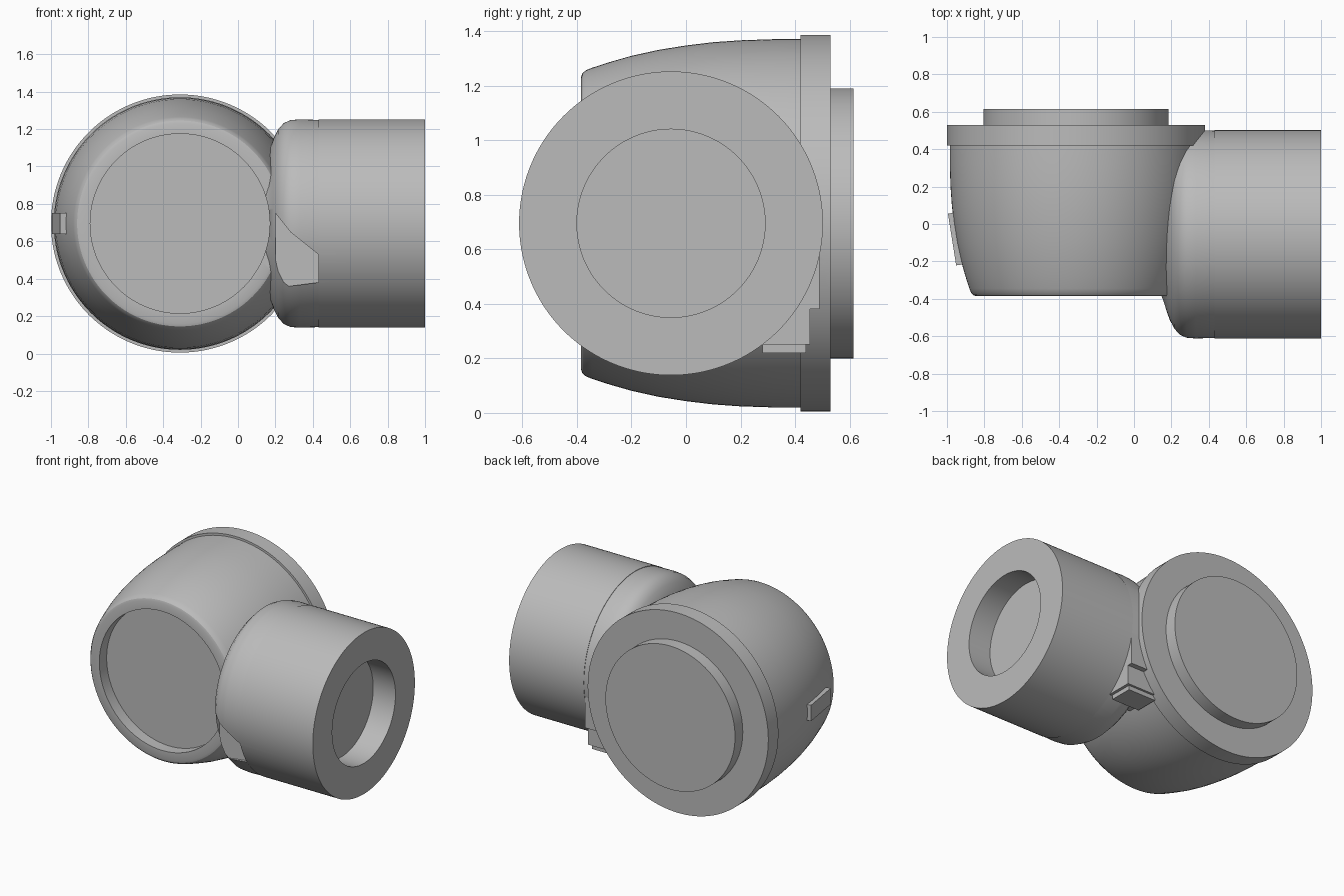
import bpy, bmesh, math
from mathutils import Matrix, Vector

cube = bpy.data.objects.get("Cube")
if cube:
    bpy.data.objects.remove(cube)

grey = bpy.data.materials.new("plain_grey")
grey.use_nodes = True
GREY = (0.5, 0.5, 0.5, 1)
grey.diffuse_color = GREY
grey.node_tree.nodes["Principled BSDF"].inputs["Base Color"].default_value = GREY

BODY_X, NECK_Y, AXIS_Z = -0.31, -0.055, 0.695


def finish(name, bm):
    bmesh.ops.recalc_face_normals(bm, faces=bm.faces)
    mesh = bpy.data.meshes.new(name)
    bm.to_mesh(mesh)
    bm.free()
    mesh.materials.append(grey)
    obj = bpy.data.objects.new(name, mesh)
    bpy.context.collection.objects.link(obj)
    return obj


def lathe(name, profile, axis, steps=144):
    """Spin (position, radius) points round the body's y axis or the neck's x axis."""
    bm = bmesh.new()
    if axis == "y":
        centre, direction = Vector((BODY_X, 0, AXIS_Z)), Vector((0, 1, 0))
    else:
        centre, direction = Vector((0, NECK_Y, AXIS_Z)), Vector((1, 0, 0))
    verts = [bm.verts.new(centre + direction * a + Vector((0, 0, r))) for a, r in profile]
    edges = [bm.edges.new(pair) for pair in zip(verts, verts[1:])]
    bmesh.ops.spin(bm, geom=verts + edges, cent=centre, axis=direction,
                   angle=math.tau, steps=steps, use_duplicate=False)
    bmesh.ops.remove_doubles(bm, verts=bm.verts, dist=0.0002)
    return finish(name, bm)


def box(name, low, high, turn=0):
    low, high = Vector(low), Vector(high)
    bm = bmesh.new()
    bmesh.ops.create_cube(bm, size=1, matrix=Matrix.Translation((low + high) / 2)
                          @ Matrix.Rotation(turn, 4, "Z")
                          @ Matrix.Diagonal((*(high - low), 1)))
    return finish(name, bm)


def prism(name, outline, y0, y1):
    """Extrude an (x, z) outline along y."""
    bm = bmesh.new()
    face = bm.faces.new([bm.verts.new((x, y0, z)) for x, z in outline])
    top = bmesh.ops.extrude_face_region(bm, geom=[face])["geom"]
    bmesh.ops.translate(bm, vec=(0, y1 - y0, 0),
                        verts=[g for g in top if isinstance(g, bmesh.types.BMVert)])
    return finish(name, bm)


def combine(target, other, operation):
    mod = target.modifiers.new("combine", "BOOLEAN")
    mod.object, mod.operation, mod.solver = other, operation, "EXACT"
    bpy.context.view_layer.objects.active = target
    bpy.ops.object.modifier_apply(modifier=mod.name)
    bpy.data.objects.remove(other)


# Main bulging body with rear flange and boss
body = lathe("elbow_body", [
    (-0.385, 0), (-0.385, 0.535), (-0.38, 0.55), (-0.367, 0.561), (-0.345, 0.57),
    (-0.28, 0.591), (-0.2, 0.614), (-0.1, 0.636), (0, 0.652), (0.1, 0.664),
    (0.2, 0.671), (0.32, 0.675), (0.42, 0.675), (0.42, 0.69), (0.53, 0.69),
    (0.53, 0.495), (0.615, 0.495), (0.615, 0)], "y")

# Side neck and pipe with a blind socket in its end
neck = lathe("side_neck", [
    (0, 0), (0, 0.2), (0.12, 0.32), (0.165, 0.385), (0.19, 0.455), (0.215, 0.505),
    (0.245, 0.537), (0.28, 0.553), (0.33, 0.557), (0.43, 0.554), (0.43, 0.557),
    (1, 0.557), (1, 0.345), (0.83, 0.345), (0.83, 0)], "x")

# Flat relief on the front of the neck
combine(neck, prism("relief_cutter", [(0.2, 0.35), (0.43, 0.38), (0.43, 0.53),
                                      (0.28, 0.65), (0.2, 0.75)], -0.8, -0.49), "DIFFERENCE")
combine(body, neck, "UNION")

# Shallow round recess in the front of the body
combine(body, lathe("recess_cutter", [(-0.8, 0), (-0.8, 0.48), (-0.305, 0.48),
                                      (-0.305, 0)], "y"), "DIFFERENCE")

# Square stop lugs between neck and flange
lugs = [
    box("stop_lug", (0.2, 0.2, 0.25), (0.43, 0.455, 0.45)),
    box("stop_lug_foot", (0.2, 0.28, 0.22), (0.41, 0.44, 0.26)),
    box("stop_lug_rear", (0.3, 0.3, 0.38), (0.43, 0.49, 0.6)),
]

# Small raised pad on the left flank of the body wall
pad = box("side_pad", (-0.973, -0.22, 0.64), (-0.933, 0.06, 0.75), math.radians(9))

for obj in [body, pad] + lugs:
    bpy.ops.object.select_all(action="DESELECT")
    obj.select_set(True)
    bpy.context.view_layer.objects.active = obj
    bpy.ops.object.shade_smooth_by_angle(angle=math.radians(30))
